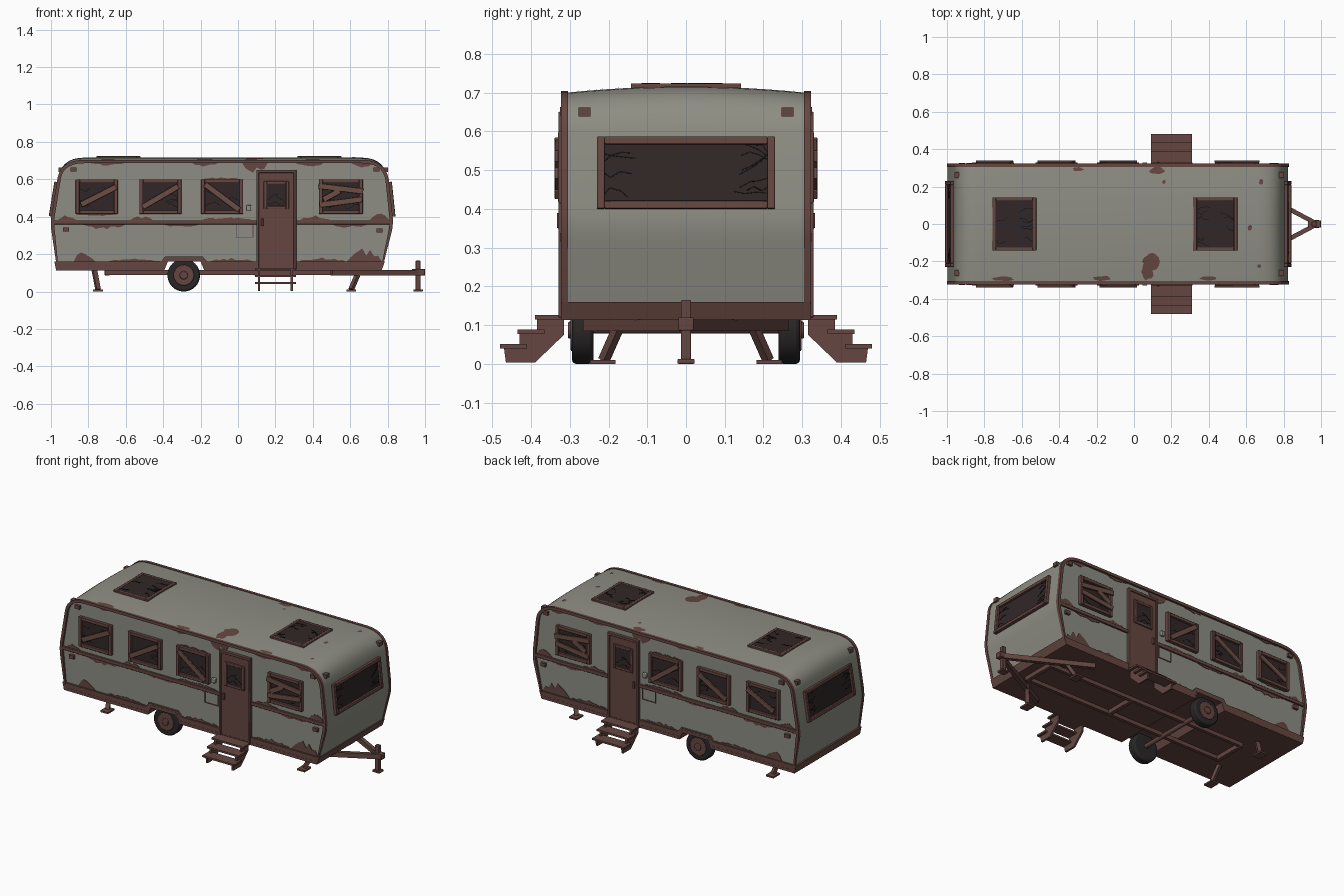
import bpy, bmesh, math, random
from mathutils import Matrix, Vector as V

if "Cube" in bpy.data.objects:
    bpy.data.objects.remove(bpy.data.objects["Cube"])
random.seed(4)

def mat(name, r, g, b):
    m = bpy.data.materials.new(name)
    m.diffuse_color = (r, g, b, 1)
    m.use_nodes = True
    m.node_tree.nodes["Principled BSDF"].inputs["Base Color"].default_value = m.diffuse_color
    return m
PAINT = mat("faded_grey_paint", .27, .27, .23)
RUST = mat("rust_brown", .13, .062, .053)
WOOD = mat("weathered_board", .15, .075, .06)
GLASS = mat("dark_glass", .031, .02, .02)
TYRE = mat("tyre_black", .022, .019, .019)
CRACK = mat("crack_black", .006, .005, .005)

def make(name, bm, m, mirror=False, bevel=0):
    bmesh.ops.recalc_face_normals(bm, faces=bm.faces)
    me = bpy.data.meshes.new(name)
    bm.to_mesh(me); bm.free()
    o = bpy.data.objects.new(name, me)
    bpy.context.collection.objects.link(o)
    me.materials.append(m)
    if bevel:
        b = o.modifiers.new("bevel", 'BEVEL'); b.width = bevel; b.segments = 2
    if mirror:
        k = o.modifiers.new("mirror", 'MIRROR'); k.use_axis = (False, True, False); k.use_clip = False
        k.use_mirror_merge = False
    bpy.context.view_layer.objects.active = o
    o.select_set(True)
    bpy.ops.object.shade_smooth_by_angle(angle=math.radians(35))
    o.select_set(False)
    return o

def frame(o, u, v):
    u, v = V(u).normalized(), V(v).normalized()
    n = u.cross(v)
    return Matrix.Translation(V(o)) @ Matrix((u, v, n)).transposed().to_4x4()

def box(bm, c, s, M=Matrix(), rot=0):
    L = Matrix.Translation(V(c)) @ Matrix.Rotation(rot, 4, 'Z') @ Matrix.Diagonal((*s, 1))
    bmesh.ops.create_cube(bm, size=1, matrix=M @ L)

def bar(bm, p, q, w, h):
    p, q = V(p), V(q)
    d = q - p
    side = d.cross(V((0, 0, 1)))
    if side.length < 1e-5: side = V((0, 1, 0))
    box(bm, (0, 0, 0), (d.length, w, h), frame((p + q) / 2, d, side))

def prism(bm, pts, y0, y1):
    a = [bm.verts.new((x, y0, z)) for x, z in pts]
    b = [bm.verts.new((x, y1, z)) for x, z in pts]
    n = len(pts)
    bm.faces.new(a); bm.faces.new(b[::-1])
    for i in range(n): bm.faces.new((a[i], b[i], b[(i+1) % n], a[(i+1) % n]))

def cyl(bm, c, r, d, seg=28):
    bmesh.ops.create_cone(bm, cap_ends=True, segments=seg, radius1=r, radius2=r, depth=d,
                          matrix=Matrix.Translation(V(c)) @ Matrix.Rotation(math.pi/2, 4, 'X'))

# Side profile with rounded corners
def corner(a, b, c, n=6):
    a, b, c = V(a), V(b), V(c)
    return [tuple(a*(1-t)**2 + b*2*t*(1-t) + c*t*t) for t in [i/n for i in range(n+1)]]
NOTCH = [(-.18, .118), (-.2, .165), (-.375, .165), (-.395, .118)]
prof = (NOTCH + [(-.965, .118)] + corner((-.993, .32), (-1, .365), (-.993, .41), 4)
        + corner((-.96, .61), (-.943, .70), (-.82, .70), 7)
        + corner((.66, .70), (.785, .70), (.802, .60), 7)
        + corner((.822, .41), (.828, .365), (.818, .32), 4) + [(.768, .118)])
def roof_z(y): return .70 + .016 * (1 - (y/.31)**2)

# Body shell, crowned across the roof
bm = bmesh.new()
rows = []
for i in range(13):
    y = -.31 + .62*i/12
    rows.append([bm.verts.new((x, y, z + (roof_z(y) - .70) * max(0, (z-.6)/.1))) for x, z in prof])
n = len(prof)
for r, s in zip(rows, rows[1:]):
    for i in range(n): bm.faces.new((r[i], s[i], s[(i+1) % n], r[(i+1) % n]))
bm.faces.new(rows[0]); bm.faces.new(rows[-1][::-1])
make("body_shell", bm, PAINT)

# Edge trim following the profile
def offset(d):
    out = []
    for i in range(n):
        a, b, c = V(prof[i-1]), V(prof[i]), V(prof[(i+1) % n])
        t = (c - a).normalized()
        out.append((b.x - t.y*d, b.y + t.x*d))
    return out
bm = bmesh.new()
big, small = offset(.004), offset(-.014)
rings = [[bm.verts.new((x, y, z)) for x, z in P] for P, y in
         ((big, -.305), (big, -.323), (small, -.323), (small, -.305))]
for k in range(4):
    A, B = rings[k], rings[(k+1) % 4]
    for i in range(n): bm.faces.new((A[i], B[i], B[(i+1) % n], A[(i+1) % n]))
make("edge_trim", bm, RUST, True)

# Lower skirt with raised wheel arch, also the floor
bm = bmesh.new()
low = [(x, z - .005) for x, z in NOTCH]
prism(bm, low + [(-.972, .113), (-.982, .16), (-.41, .16), (-.39, .188), (-.19, .188),
                 (-.165, .16), (.785, .16), (.768, .113)], -.322, .322)
make("lower_skirt", bm, RUST)

# Belt rail on both sides of the door
bm = bmesh.new()
for a, b in ((-.985, .1), (.31, .815)): box(bm, ((a+b)/2, -.313, .37), (b-a, .014, .022))
make("belt_rail", bm, RUST, True, .003)

# Windows: frame, glass, cracks
def window(name, M, w, h, mirror, cracks, t=.02, d=.024):
    bm = bmesh.new()
    for s in (-1, 1):
        box(bm, (s*(w-t)/2, 0, d/2-.004), (t, h, d), M)
        box(bm, (0, s*(h-t)/2, d/2-.004), (w-2*t, t, d), M)
    make(name + "_frame", bm, RUST, mirror, .003)
    bm = bmesh.new()
    box(bm, (0, 0, .003), (w-2*t, h-2*t, .008), M)
    make(name + "_glass", bm, GLASS, mirror)
    bm = bmesh.new()
    for _ in range(cracks):
        s = random.choice((-1, 1))
        p = V((s*(w/2-t), random.uniform(-.4, .4)*(h-2*t)))
        for k in range(3):
            q = p + V((-s*random.uniform(.012, .03), random.uniform(-.02, .02)))
            q.y = max(-h/2+t, min(h/2-t, q.y))
            e = q - p
            box(bm, (*(p+q)/2, .0075), (e.length, .003, .002), M, math.atan2(e.y, e.x))
            p = q
    make(name + "_cracks", bm, CRACK, mirror)

def side(x, z): return frame((x, -.31, z), (1, 0, 0), (0, 0, 1))
for k, (x, w) in enumerate(((-.755, .225), (-.415, .225), (-.085, .225), (.55, .235))):
    window("side_window_%d" % (k+1), side(x, .507), w, .185, True, 4)
window("front_end_window", frame((.8125, 0, .4925), (0, 1, 0), (-.02, 0, .19)), .46, .187, False, 12)
window("rear_end_window", frame((-.977, 0, .4925), (0, -1, 0), (.033, 0, .2)), .46, .187, False, 12)
for k, x in enumerate((-.64, .435)):
    window("roof_window_%d" % (k+1), frame((x, 0, .706), (1, 0, 0), (0, 1, 0)), .235, .285, False, 8, .018, .022)
    bpy.data.objects["roof_window_%d_glass" % (k+1)].location.z = .0095
    bpy.data.objects["roof_window_%d_cracks" % (k+1)].location.z = .0105

# Boards nailed over the side windows
bm = bmesh.new()
for x, z, l, a in ((-.745, .512, .21, .47), (-.415, .507, .22, .53), (-.085, .505, .23, -.64),
                   (.55, .55, .24, -.12), (.55, .478, .23, .13), (.5, .515, .1, .5)):
    box(bm, (0, 0, .024), (l, .03, .01), side(x, z), a)
make("window_boards", bm, WOOD, True, .002)

# Door with frame, window and handle
bm = bmesh.new()
box(bm, (0, 0, .005), (.2, .51, .014), side(.205, .39))
for s in (-1, 1): box(bm, (s*.1, 0, .008), (.014, .53, .022), side(.205, .385))
box(bm, (0, .258, .008), (.214, .016, .022), side(.205, .385))
box(bm, (-.075, -.02, .016), (.012, .04, .014), side(.205, .39))
make("door", bm, RUST, True, .002)
window("door_window", frame((.205, -.32, .515), (1, 0, 0), (0, 0, 1)), .135, .15, True, 3, .016, .014)

# Marker lamps, utility hatch and grab handle
bm = bmesh.new()
for x, z in ((-.88, .652), (.74, .652), (-.92, .332), (.757, .327)):
    box(bm, (0, 0, .008), (.032, .022, .016), side(x, z))
for x, z in ((.787, .65), (-.945, .65)): box(bm, (x, -.262, z), (.03, .03, .024))
for s in (-1, 1):
    box(bm, (s*.045, 0, .002), (.004, .07, .006), side(.035, .325))
    box(bm, (0, s*.035, .002), (.094, .004, .006), side(.035, .325))
make("lamps_and_hatch", bm, RUST, True)
bm = bmesh.new()
box(bm, (0, 0, .01), (.025, .03, .02), side(.058, .447))
make("grab_handle", bm, PAINT, True, .004)

# Ragged rust patches on the side walls
bm = bmesh.new()
def ragged(x0, x1, z, h):
    k = max(4, int((x1-x0)/.02))
    top = [(x0 + (x1-x0)*i/k, z + h*math.sin(math.pi*i/k)**.6*random.uniform(.45, 1.1)) for i in range(1, k)]
    prism(bm, [(x0, z)] + [(x1, z)] + top[::-1], -.3135, -.309)
for p in ((-.88, -.76, .158, .06), (-.7, -.4, .158, .018), (-.16, .09, .158, .02), (.32, .58, .158, .022),
          (.58, .77, .158, .07), (-.97, -.86, .38, .03), (-.84, -.6, .36, -.025), (-.58, -.45, .38, .022),
          (-.4, -.2, .36, -.018), (-.2, .08, .38, .02), (.33, .5, .38, .025), (.5, .7, .36, -.02),
          (.7, .81, .38, .05), (-.8, -.6, .69, -.018), (-.25, -.1, .69, -.02), (.02, .16, .69, -.06),
          (.3, .46, .69, -.03), (.6, .72, .69, -.03), (-.87, -.64, .415, -.012), (-.2, .03, .598, .012)):
    ragged(*p)
make("side_rust", bm, RUST, True)

# Rust blobs on the roof
bm = bmesh.new()
for x, y, a, b in ((.09, -.2, .045, .05), (.07, -.255, .035, .045), (.12, .285, .045, .02), (.16, .225, .01, .012),
                   (.68, .225, .012, .016), (.62, -.02, .012, .016), (.67, -.225, .012, .01), (-.3, .293, .03, .012),
                   (-.17, -.29, .05, .014), (.4, -.292, .05, .012), (-.7, -.293, .06, .012)):
    vs = []
    for i in range(14):
        t = i*math.tau/14; r = random.uniform(.75, 1.1)
        yy = max(-.308, min(.308, y + b*r*math.sin(t)))
        vs.append(bm.verts.new((x + a*r*math.cos(t), yy, roof_z(yy) + .002)))
    c = bm.verts.new((x, y, roof_z(y) + .002))
    for i in range(14): bm.faces.new((c, vs[i], vs[(i+1) % 14]))
make("roof_rust", bm, RUST)

# Entry steps with notched stringers
bm = bmesh.new()
for y, z in ((-.355, .12), (-.4, .083), (-.445, .045)):
    box(bm, (.2, y, z), (.22, .07, .011))
for x in (.112, .288):
    pts = [(-.315, .115), (-.385, .115), (-.385, .078), (-.43, .078), (-.43, .04), (-.47, .04),
           (-.465, .003), (-.39, .003), (-.315, .075)]
    a = [bm.verts.new((x-.006, *p)) for p in pts]; b = [bm.verts.new((x+.006, *p)) for p in pts]
    bm.faces.new(a); bm.faces.new(b[::-1])
    for i in range(9): bm.faces.new((a[i], b[i], b[(i+1) % 9], a[(i+1) % 9]))
make("entry_steps", bm, RUST, True)

# Wheels and axle
bm = bmesh.new(); cyl(bm, (-.29, -.267, .087), .087, .055, 32)
make("tyre", bm, TYRE, True, .01)
bm = bmesh.new()
cyl(bm, (-.29, -.27, .087), .055, .056); cyl(bm, (-.29, -.28, .087), .022, .05, 16)
make("wheel_hub", bm, RUST, True, .004)
bm = bmesh.new(); cyl(bm, (-.29, 0, .092), .014, .5, 12)
make("axle", bm, RUST)

# Chassis rails and drawbar arms
bm = bmesh.new()
bar(bm, (-.7, -.1, .102), (.7, -.1, .102), .02, .025)
bar(bm, (.5, -.255, .1), (.965, -.008, .1), .024, .03)
make("chassis_arms", bm, RUST, True)
bm = bmesh.new()
for x in (-.7, .1, .7): box(bm, (x, 0, .1), (.025, .22, .028))
box(bm, (.965, 0, .103), (.07, .04, .034))
box(bm, (.963, 0, .085), (.026, .026, .16))
box(bm, (.963, 0, .006), (.05, .045, .012))
make("hitch_and_jockey_post", bm, RUST, False, .003)

# Corner jacks
bm = bmesh.new()
for a, b in ((-.768, -.748), (.65, .605)):
    bar(bm, (a, -.165, .116), (b, -.212, .01), .024, .02)
    box(bm, (b, -.215, .005), (.052, .065, .01))
make("corner_jack", bm, RUST, True)
